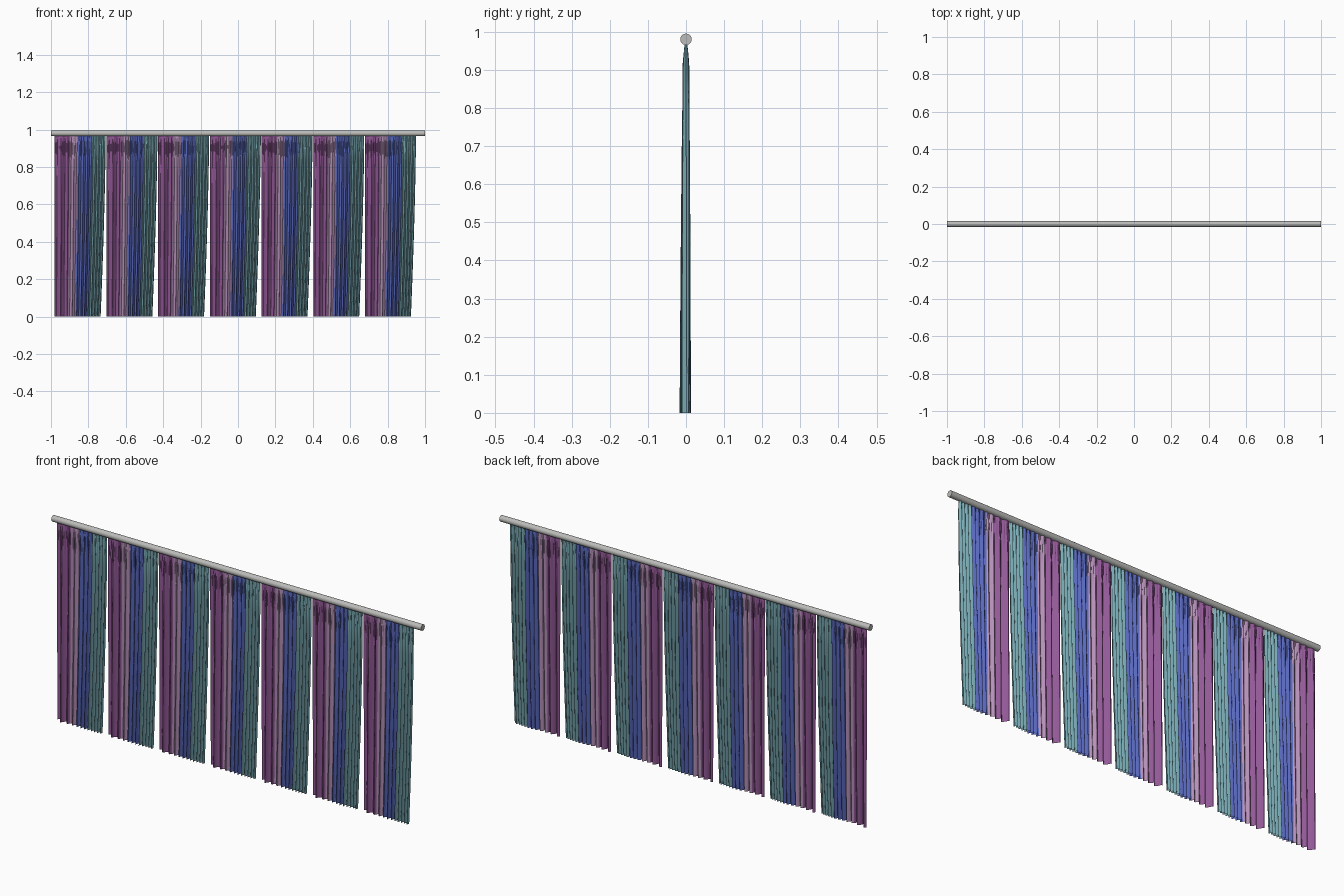
import bpy, bmesh, math

cube = bpy.data.objects.get("Cube")
if cube:
    bpy.data.objects.remove(cube, do_unlink=True)


def material(name, rgb):
    m = bpy.data.materials.new(name)
    m.use_nodes = True
    colour = (*rgb, 1)
    m.diffuse_color = colour
    m.node_tree.nodes["Principled BSDF"].inputs["Base Color"].default_value = colour
    return m


metal = material("rod_grey", (0.5, 0.5, 0.49))
fabrics = [
    material("fabric_purple", (0.29, 0.10, 0.31)),
    material("fabric_mauve", (0.46, 0.28, 0.48)),
    material("fabric_blue", (0.10, 0.14, 0.51)),
    material("fabric_teal", (0.19, 0.40, 0.45)),
]
stripe_ends = [0.29, 0.45, 0.72]      # stripe borders across one panel

# Straight curtain rod
bpy.ops.mesh.primitive_cylinder_add(vertices=24, radius=0.015, depth=2,
                                    location=(0, 0, 0.98),
                                    rotation=(0, math.pi / 2, 0))
rod = bpy.context.object
rod.name = "curtain_rod"
rod.data.materials.append(metal)
bpy.ops.object.shade_smooth_by_angle(angle=math.radians(40))

# One pleated panel, gathered flat under the rod and loose at the hem
PANELS, PITCH, LEFT, TOP = 7, 0.2765, -0.98, 0.97
COLS, ROWS = 200, 24


def cloth_point(u, drop):
    """u runs across the panel, drop from the rod (0) to the hem (1)."""
    phase = 2 * math.pi * (5 * u + 6 * u * u)          # folds tighten to the right
    depth = 0.015 * drop ** 0.27
    width = PITCH - 0.004 - 0.027 * drop ** 1.5
    sway = 0.8 + 0.2 * math.sin(9 * u + 2 * drop)
    overlap = 0.0035 * u * (1 - u) * 2 + 0.001
    gather = 0.0025 * math.exp(-((drop - 0.07) / 0.06) ** 2) * min(1, drop * 20)
    x = u * width + overlap * math.sin(2 * phase) * drop ** 0.27
    y = depth * sway * math.sin(phase + 0.5 * drop) + gather * math.sin(4 * phase)
    return x, y - 0.002 * drop, TOP * (1 - drop)


bm = bmesh.new()
grid = []
for r in range(ROWS + 1):
    drop = (r / ROWS) ** 2
    grid.append([bm.verts.new(cloth_point(c / COLS, drop)) for c in range(COLS + 1)])
for r in range(ROWS):
    for c in range(COLS):
        face = bm.faces.new((grid[r][c], grid[r + 1][c],
                             grid[r + 1][c + 1], grid[r][c + 1]))
        u = (c + 0.5) / COLS
        face.material_index = sum(u > end for end in stripe_ends)
        face.smooth = True
mesh = bpy.data.meshes.new("pleated_panel")
bm.to_mesh(mesh)
bm.free()
for m in fabrics:
    mesh.materials.append(m)

# Row of identical panels
for i in range(PANELS):
    panel = bpy.data.objects.new(f"curtain_panel_{i + 1}", mesh)
    panel.location.x = LEFT + i * PITCH
    bpy.context.collection.objects.link(panel)
